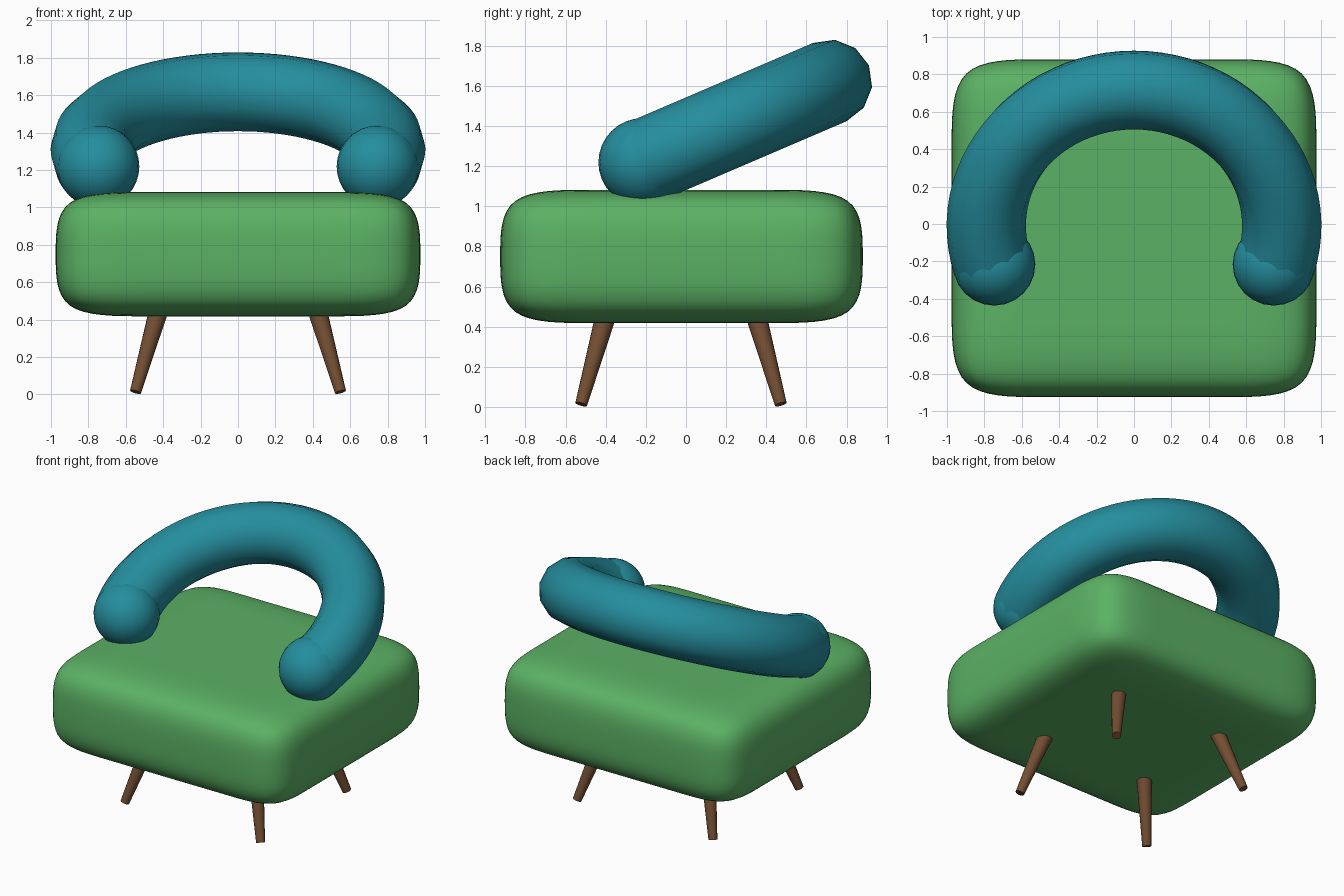
import bpy, bmesh, math
from mathutils import Vector, Matrix

if "Cube" in bpy.data.objects:
    bpy.data.objects.remove(bpy.data.objects["Cube"])


def material(name, rgb):
    m = bpy.data.materials.new(name)
    m.diffuse_color = (*rgb, 1)
    m.use_nodes = True
    m.node_tree.nodes["Principled BSDF"].inputs["Base Color"].default_value = m.diffuse_color
    return m


GREEN = material("green fabric", (0.105, 0.44, 0.128))
TEAL = material("teal fabric", (0.018, 0.27, 0.34))
BROWN = material("brown wood", (0.17, 0.075, 0.032))


def add_object(name, bm, mat):
    bmesh.ops.recalc_face_normals(bm, faces=bm.faces)
    for f in bm.faces:
        f.smooth = True
    me = bpy.data.meshes.new(name)
    bm.to_mesh(me)
    bm.free()
    me.materials.append(mat)
    ob = bpy.data.objects.new(name, me)
    bpy.context.collection.objects.link(ob)
    return ob


# Seat cushion: box with support loops, rounded by subdivision
HX, HY, HZ = 0.975, 0.903, 0.332
bm = bmesh.new()
bmesh.ops.create_cube(bm, size=2)
bmesh.ops.scale(bm, vec=(HX, HY, HZ), verts=bm.verts)
for axis, cuts in (((1, 0, 0), (-0.5, 0, 0.5)),
                   ((0, 1, 0), (-0.45, 0, 0.45)),
                   ((0, 0, 1), (0,))):
    for c in cuts:
        bmesh.ops.bisect_plane(bm, geom=bm.verts[:] + bm.edges[:] + bm.faces[:],
                               plane_co=Vector(axis) * c, plane_no=axis)
seat = add_object("seat_cushion", bm, GREEN)
seat.location = (0, -0.0225, 0.75)
sub = seat.modifiers.new("rounding", 'SUBSURF')
sub.levels = sub.render_levels = 3

# Backrest: open tilted ring swept from arm to arm
R, TUBE, SIDES, STEPS = 0.79, 0.212, 12, 48
TILT = math.radians(23.2)
END = math.radians(-16.5)
place = Matrix.Translation((0, -0.01, 1.307)) @ Matrix.Rotation(TILT, 4, 'X')
bm = bmesh.new()
rings = []
for i in range(STEPS + 1):
    a = END + (math.pi - 2 * END) * i / STEPS
    ring = []
    for j in range(SIDES):
        b = 2 * math.pi * j / SIDES
        r = R + TUBE * math.cos(b)
        p = Vector((r * math.cos(a), r * math.sin(a), TUBE * math.sin(b)))
        ring.append(bm.verts.new(place @ p))
    rings.append(ring)
for r0, r1 in zip(rings, rings[1:]):
    for j in range(SIDES):
        k = (j + 1) % SIDES
        bm.faces.new((r0[j], r0[k], r1[k], r1[j]))
add_object("ring_backrest", bm, TEAL)

# Rounded arm ends
for side, name in ((-1, "left"), (1, "right")):
    centre = place @ Vector((side * R * math.cos(END), R * math.sin(END), 0))
    centre.x -= side * 0.01
    bm = bmesh.new()
    bmesh.ops.create_uvsphere(bm, u_segments=24, v_segments=16, radius=0.22)
    ob = add_object("arm_end_" + name, bm, TEAL)
    ob.location = centre

# Splayed tapered legs
for sx, xn in ((-1, "left"), (1, "right")):
    for sy, yn in ((-1, "front"), (1, "back")):
        foot = Vector((sx * 0.548, -0.025 + sy * 0.497, 0.014))
        top = Vector((sx * 0.41, -0.025 + sy * 0.362, 0.5))
        d = top - foot
        bm = bmesh.new()
        bmesh.ops.create_cone(bm, cap_ends=True, segments=16,
                              radius1=0.03, radius2=0.054, depth=d.length)
        leg = add_object(f"leg_{yn}_{xn}", bm, BROWN)
        leg.matrix_world = (Matrix.Translation((foot + top) / 2)
                            @ d.to_track_quat('Z', 'Y').to_matrix().to_4x4())

# Keep the leg rims crisp
bpy.ops.object.select_all(action='DESELECT')
for ob in bpy.context.collection.objects:
    if ob.name.startswith("leg_"):
        ob.select_set(True)
        bpy.context.view_layer.objects.active = ob
bpy.ops.object.shade_smooth_by_angle(angle=math.radians(40))
